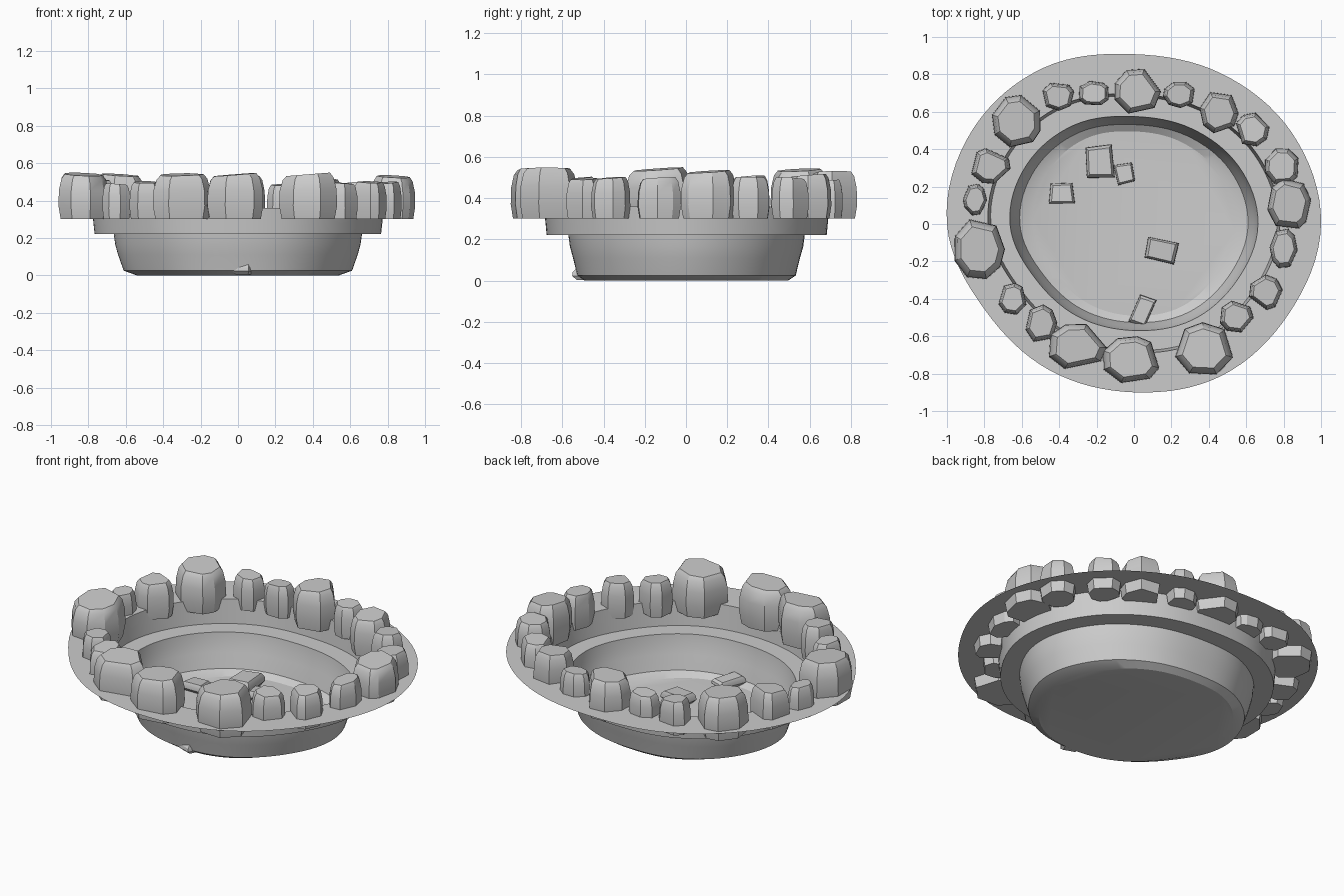
import bpy, bmesh, math, random
from math import sin, cos, pi

if "Cube" in bpy.data.objects:
    bpy.data.objects.remove(bpy.data.objects["Cube"])
random.seed(4)

# Pond outline: radius every 30 degrees, smoothly interpolated
RADII = [1.0, .975, .93, .908, .965, 1.0, 1.0, .92, .903, .90, .937, .957]


def outline(t):
    u = t / (2 * pi) * 12
    i, f = int(u) % 12, u - int(u)
    a, b, c, d = [RADII[(i + k) % 12] for k in (-1, 0, 1, 2)]
    return b + .5 * f * (c - a + f * (2*a - 5*b + 4*c - d + f * (3*(b - c) + d - a)))


def finish(name, bm, angle=30):
    me = bpy.data.meshes.new(name)
    bm.to_mesh(me)
    bm.free()
    ob = bpy.data.objects.new(name, me)
    bpy.context.collection.objects.link(ob)
    bpy.context.view_layer.objects.active = ob
    ob.select_set(True)
    bpy.ops.object.shade_smooth_by_angle(angle=math.radians(angle))
    ob.select_set(False)
    return ob


def bridge(bm, lower, upper):
    n = len(lower)
    for i in range(n):
        j = (i + 1) % n
        bm.faces.new((lower[i], lower[j], upper[j], upper[i]))


# Pond shell: single sheet of floor, wall, ledge, upper wall and flat rim
# each ring is x scale, y scale, z
PROFILE = [(.54, .545, 0), (.61, .585, .025), (.64, .608, .11), (.655, .625, .165),
           (.663, .633, .22), (.765, .75, .22), (.78, .765, .36), (1, 1, .36)]
N = 96
bm = bmesh.new()
rings = []
for sx, sy, z in PROFILE:
    ring = []
    for k in range(N):
        t = 2 * pi * k / N
        r = outline(t)
        ring.append(bm.verts.new((r * cos(t) * sx, r * sin(t) * sy, z)))
    rings.append(ring)
bm.faces.new(rings[0])
for a, b in zip(rings, rings[1:]):
    bridge(bm, b, a)
bmesh.ops.recalc_face_normals(bm, faces=bm.faces)
bm.faces.ensure_lookup_table()
if bm.faces[0].normal.z < 0:
    bmesh.ops.reverse_faces(bm, faces=bm.faces)
finish("pond_shell", bm, 25)


def stone(name, x, y, w, d, z, h, sides, levels, rot=0, jit=.3, tilt=.06):
    """Faceted boulder: irregular polygon stacked in bulging rings."""
    ph = random.uniform(0, 2 * pi) if sides > 4 else pi / 4
    pts = []
    for k in range(sides):
        t = ph + 2 * pi * (k + random.uniform(-jit, jit)) / sides
        pts.append((cos(t), sin(t)))
    xs, ys = [p[0] for p in pts], [p[1] for p in pts]
    pts = [((px - (max(xs) + min(xs)) / 2) / (max(xs) - min(xs)) * w,
            (py - (max(ys) + min(ys)) / 2) / (max(ys) - min(ys)) * d) for px, py in pts]
    sl = random.uniform(0, 2 * pi)
    bm = bmesh.new()
    prev = None
    for f, s in levels:
        ring = []
        for px, py in pts:
            dz = tilt * f * f * (px * cos(sl) + py * sin(sl))
            qx, qy = px * s, py * s
            ring.append(bm.verts.new((x + qx * cos(rot) - qy * sin(rot),
                                      y + qx * sin(rot) + qy * cos(rot), z + h * f + dz)))
        if prev:
            bridge(bm, prev, ring)
        else:
            bm.faces.new(ring[::-1])
        prev = ring
    bm.faces.new(prev)
    finish(name, bm)


# Rim rocks: x, y, width, depth
ROCKS = [(.02, .71, .25, .24), (.24, .69, .17, .14), (.455, .595, .21, .22),
         (.635, .505, .18, .18), (.79, .31, .18, .19), (.83, .11, .235, .27),
         (.80, -.13, .15, .21), (.705, -.365, .18, .19), (.55, -.495, .18, .17),
         (.375, -.665, .31, .28), (-.015, -.725, .30, .25), (-.30, -.655, .31, .24),
         (-.495, -.53, .17, .20), (-.65, -.40, .15, .17), (-.825, -.135, .27, .32),
         (-.85, .13, .13, .17), (-.765, .31, .21, .19), (-.63, .55, .26, .28),
         (-.405, .68, .17, .15), (-.215, .70, .16, .13)]
ROCK_LEVELS = [(0, .91), (.3, 1), (.65, .98), (.9, .88), (1, .75)]
for i, (x, y, w, d) in enumerate(ROCKS):
    h = min(.24, .115 + .45 * (w + d) / 2)
    stone(f"rim_rock_{i + 1}", x, y, w, d, .30, h, random.choice((7, 7, 8)), ROCK_LEVELS)

# Pebbles on the pond floor: x, y, width, depth, height, rotation
PEBBLES = [(-.185, .33, .15, .18, .07, .1), (-.05, .27, .10, .11, .05, .2),
           (-.385, .165, .14, .11, .05, 0), (.145, -.14, .17, .12, .06, -.25),
           (.045, -.465, .17, .10, .05, 1.1)]
for i, (x, y, w, d, h, rot) in enumerate(PEBBLES):
    stone(f"pebble_{i + 1}", x, y, w, d, .004, h, 4,
          [(0, .75), (.35, 1), (.7, .97), (1, .8)], rot, .1)
